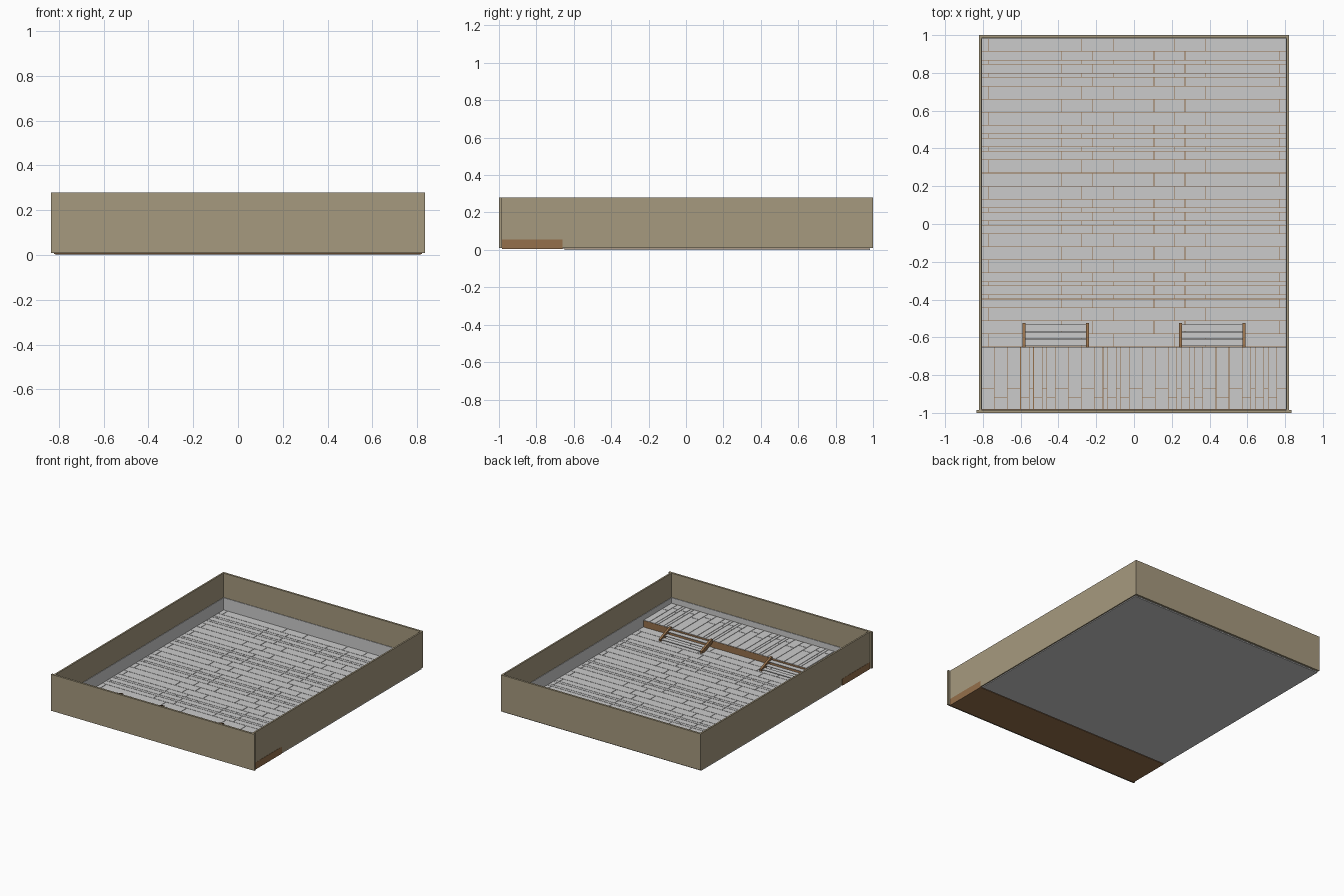
import bpy, bmesh
from mathutils import Matrix, Vector

if "Cube" in bpy.data.objects:
    bpy.data.objects.remove(bpy.data.objects["Cube"])


def material(name, rgb):
    m = bpy.data.materials.new(name)
    m.diffuse_color = (*rgb, 1)
    m.use_nodes = True
    m.node_tree.nodes["Principled BSDF"].inputs["Base Color"].default_value = m.diffuse_color
    return m


WALL = material("wall_tan", (0.38, 0.32, 0.21))
WOOD = material("wood_brown", (0.30, 0.16, 0.07))


def boxes(name, spans, mat=None):
    """One object from boxes given as (x0, x1, y0, y1, z0, z1)."""
    bm = bmesh.new()
    for x0, x1, y0, y1, z0, z1 in spans:
        centre = Vector(((x0 + x1) / 2, (y0 + y1) / 2, (z0 + z1) / 2))
        size = Matrix.Diagonal((x1 - x0, y1 - y0, z1 - z0, 1))
        bmesh.ops.create_cube(bm, size=1, matrix=Matrix.Translation(centre) @ size)
    return finish(name, bm, mat)


def finish(name, bm, mat):
    bmesh.ops.recalc_face_normals(bm, faces=bm.faces)
    me = bpy.data.meshes.new(name)
    bm.to_mesh(me)
    bm.free()
    if mat:
        me.materials.append(mat)
    ob = bpy.data.objects.new(name, me)
    bpy.context.collection.objects.link(ob)
    return ob


def strips(start, end):
    """Repeating uneven board widths between two limits."""
    widths = [0.069, 0.069, 0.069, 0.046, 0.023, 0.046, 0.023, 0.046]
    out, a, i = [], start, 0
    while a < end - 0.005:
        b = min(a + widths[i % len(widths)], end)
        out.append((a, b))
        a, i = b, i + 1
    return out


def pieces(start, cuts, end):
    pts = [start, *cuts, end]
    return list(zip(pts[:-1], pts[1:]))


X, G = 0.808, 0.0015          # inner half width, half gap between boards
STEP_Y = -0.65                # front edge of the main floor
DECK = 0.06                   # top of the raised platform

# Outer walls: the front one is slightly wider than the room
boxes("front_wall", [(-0.835, 0.835, -1, -0.985, 0.01, 0.28)], WALL)
boxes("back_wall", [(-0.82, 0.82, 0.985, 1, 0.01, 0.28)], WALL)
for side, s in (("left", -1), ("right", 1)):
    a, b = sorted((s * X, s * 0.82))
    boxes(side + "_wall", [(a, b, -0.985, 0.985, 0.01, 0.28)], WALL)

# Grey skirting round the inside
T = 0.004
boxes("skirting", [
    (-X, X, 0.985 - T, 0.985, 0.008, 0.10),
    (-X, X, -0.985, -0.985 + T, DECK, 0.10),
    (-X, -X + T, -0.985, 0.985, 0.008, 0.10),
    (X - T, X, -0.985, 0.985, 0.008, 0.10)])

# Main floor: slab, brown underlay, boards along x with staggered joints
boxes("floor_slab", [(-0.815, 0.815, STEP_Y, 0.985, 0, 0.006)])
boxes("floor_underlay", [(-X, X, STEP_Y, 0.98, 0.006, 0.007)], WOOD)
joints = ([-0.77, -0.28, -0.11, 0.215, 0.38], [-0.385, -0.22, 0.106, 0.27, 0.77])
floor = []
for i, (y0, y1) in enumerate(strips(STEP_Y, 0.982)):
    for x0, x1 in pieces(-X, joints[i % 2], X):
        floor.append((x0 + G, x1 - G, y0 + G, y1 - G, 0.007, 0.010))
boxes("floor_boards", floor)

# Raised platform with boards along y
boxes("platform_base", [(-0.8215, 0.8215, -0.985, STEP_Y - 0.01, 0.004, DECK - 0.005)], WOOD)
boxes("platform_riser", [(-X, X, STEP_Y - 0.01, STEP_Y, 0.008, DECK - 0.003)], WOOD)
deck = []
for i, (x0, x1) in enumerate(strips(-X, X)):
    for y0, y1 in pieces(-0.981, [(-0.87, -0.92)[i % 2]], STEP_Y):
        deck.append((x0 + G, x1 - G, y0 + G, y1 - G, DECK - 0.005, DECK))
boxes("platform_boards", deck)

# Two open stairs: sloping side stringers and three treads each
PROFILE = [(-0.525, 0.010), (-0.525, 0.026), (-0.638, 0.070),
           (-0.655, 0.070), (-0.655, 0.045), (-0.565, 0.010)]
for side, s in (("left", -1), ("right", 1)):
    bm = bmesh.new()
    for x in (s * 0.245, s * 0.583):
        face = bm.faces.new([bm.verts.new((x - 0.008, y, z)) for y, z in PROFILE])
        ext = bmesh.ops.extrude_face_region(bm, geom=[face], use_keep_orig=True)
        verts = [v for v in ext["geom"] if isinstance(v, bmesh.types.BMVert)]
        bmesh.ops.translate(bm, verts=verts, vec=(0.016, 0, 0))
    finish(side + "_stair_stringers", bm, WOOD)
    a, b = sorted((s * 0.25, s * 0.578))
    boxes(side + "_stair_treads",
          [(a, b, -0.568 - 0.038 * k, -0.533 - 0.038 * k, 0.018 + 0.014 * k, 0.022 + 0.014 * k)
           for k in range(3)])
